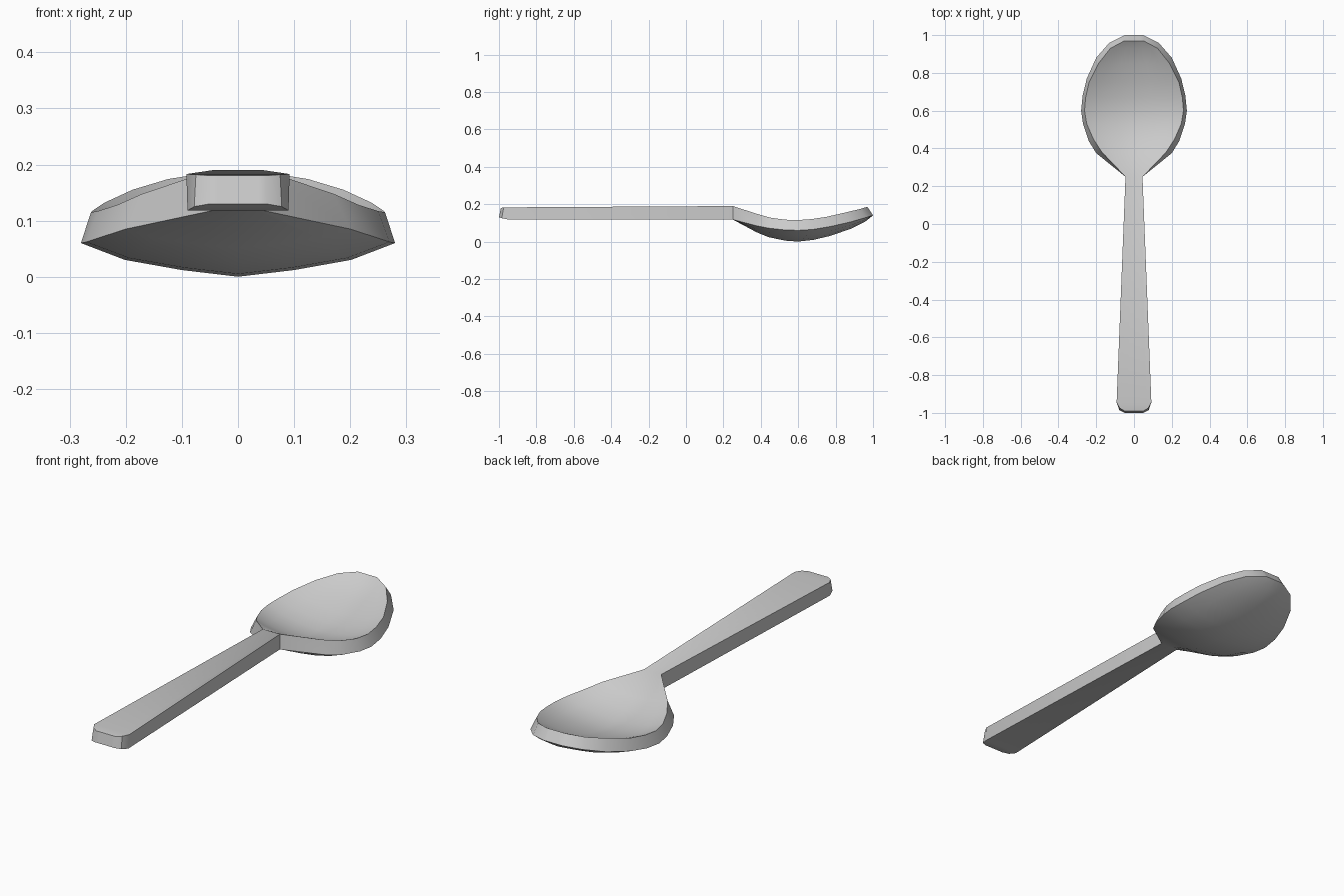
import bpy
import bmesh
import math

default_cube = bpy.data.objects.get("Cube")
if default_cube:
    bpy.data.objects.remove(default_cube, do_unlink=True)


def make_material(name, value):
    material = bpy.data.materials.new(name)
    material.use_nodes = True
    colour = (value, value, value, 1)
    material.diffuse_color = colour
    shader = material.node_tree.nodes["Principled BSDF"]
    shader.inputs["Base Color"].default_value = colour
    return material


# Stations from handle end to bowl tip:
# lower edge (y, half width, z), upper edge (y, half width, z), bowl depth
HANDLE = [
    ((-1, .05, .13), (-.99, .05, .18), 0),
    ((-.985, .078, .125), (-.975, .075, .182), 0),
    ((-.95, .09, .118), (-.945, .092, .183), 0),
    ((.25, .045, .118), (.25, .045, .19), 0),
]
BOWL = [
    ((.375, .2, .085), (.38, .17, .148), .034),
    ((.44, .24, .072), (.45, .215, .128), .048),
    ((.53, .27, .062), (.53, .25, .117), .057),
    ((.6, .28, .06), (.6, .262, .115), .06),
    ((.68, .272, .065), (.67, .256, .12), .056),
    ((.77, .25, .08), (.75, .238, .132), .05),
    ((.88, .2, .105), (.85, .188, .155), .037),
    ((.96, .13, .128), (.93, .125, .174), .02),
    ((1, .05, .14), (.97, .05, .186), 0),
]
# Cross-section: fraction of half width, fraction of depth
DISH = [(-1, 0), (-.72, .5), (-.36, .8), (0, 1), (.36, .8), (.72, .5), (1, 0)]


def edge_points(bm, edge, depth):
    y, half, z = edge
    return [bm.verts.new((half * across, y, z - depth * sink))
            for across, sink in DISH]


def loft_spoon(name, stations, material):
    bm = bmesh.new()
    rings = []
    for lower, upper, depth in stations:
        top = edge_points(bm, upper, depth * .9)
        bottom = edge_points(bm, lower, depth)
        rings.append(top + bottom[::-1])
    # Skin between neighbouring rings
    for ring, following in zip(rings, rings[1:]):
        for i in range(len(ring)):
            j = (i + 1) % len(ring)
            bm.faces.new((ring[i], ring[j], following[j], following[i]))
    # Close both ends
    bm.faces.new(rings[0])
    bm.faces.new(rings[-1])
    bmesh.ops.recalc_face_normals(bm, faces=bm.faces)
    mesh = bpy.data.meshes.new(name)
    bm.to_mesh(mesh)
    bm.free()
    mesh.materials.append(material)
    spoon = bpy.data.objects.new(name, mesh)
    bpy.context.collection.objects.link(spoon)
    return spoon


# Handle and bowl are one continuous piece
spoon = loft_spoon("spoon", HANDLE + BOWL, make_material("grey metal", .6))
bpy.ops.object.select_all(action="DESELECT")
spoon.select_set(True)
bpy.context.view_layer.objects.active = spoon
bpy.ops.object.shade_smooth_by_angle(angle=math.radians(35))
